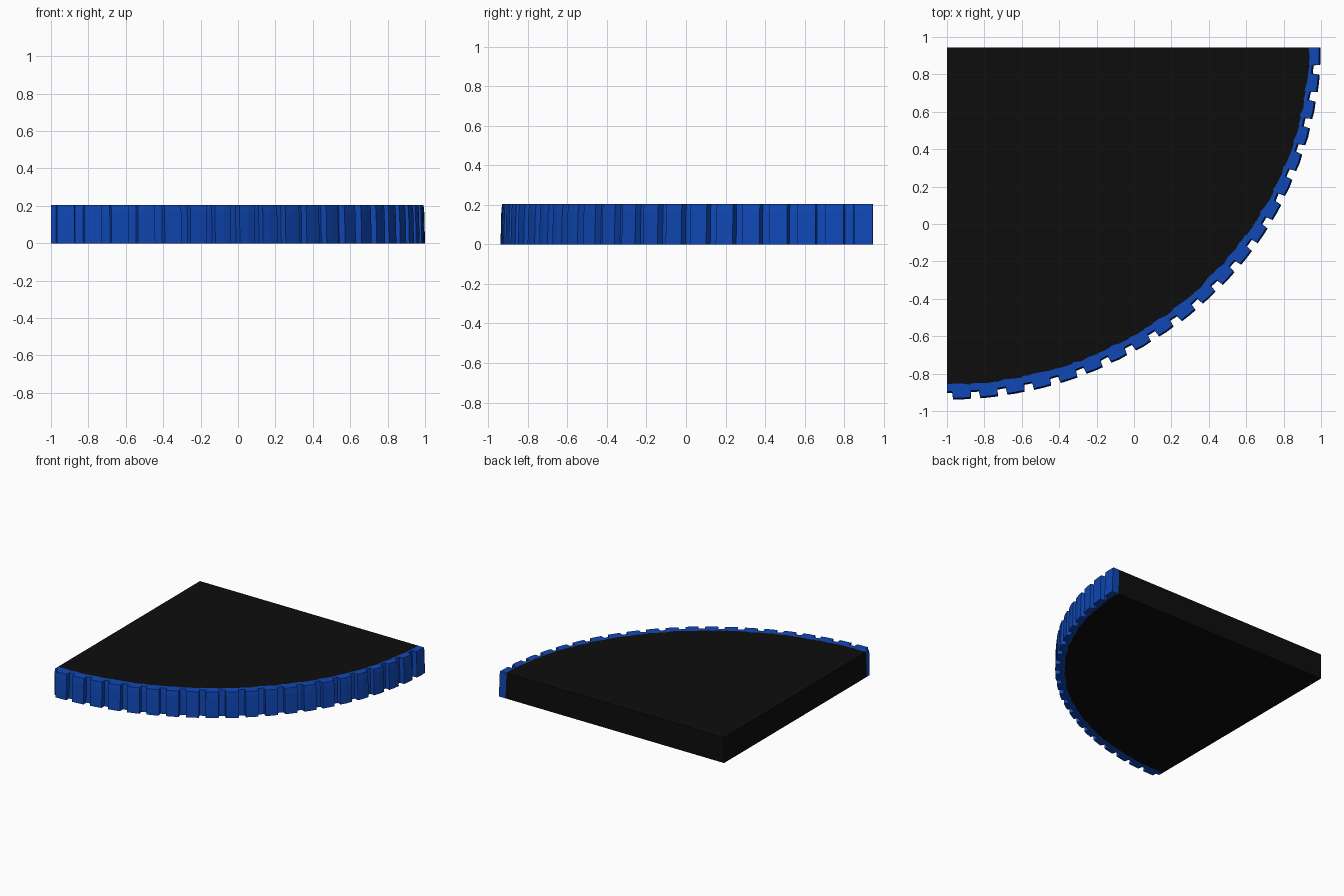
import bpy, bmesh, math, random

if "Cube" in bpy.data.objects:
    bpy.data.objects.remove(bpy.data.objects["Cube"])
random.seed(4)

CX, CY = -1.0, 0.945          # square corner of the quarter slab
RX, RY, H = 2.0, 1.885, 0.205
TEETH, START, TOOTH = 21, 0.03, 0.098


def material(name, col):
    m = bpy.data.materials.new(name)
    m.diffuse_color = (*col, 1)
    m.use_nodes = True
    m.node_tree.nodes["Principled BSDF"].inputs["Base Color"].default_value = m.diffuse_color
    return m


black = material("black", (0.004, 0.004, 0.004))
blue = material("blue", (0.005, 0.065, 0.47))

# Arc-length table of the quarter ellipse, from the front end to the right end
N = 2000
arc = [0.0]
for i in range(N):
    t = (i + 0.5) / N * math.pi / 2
    arc.append(arc[-1] + math.hypot(RX * math.cos(t), RY * math.sin(t)) * math.pi / 2 / N)
LENGTH = arc[-1]


def rim(s, inset):
    """Point on the rim at arc length s, moved inward by inset."""
    s = min(max(s, 0), LENGTH)
    k = next(i for i, a in enumerate(arc) if a >= s - 1e-9)
    t = k / N * math.pi / 2
    nx, ny = math.sin(t) / RX, -math.cos(t) / RY
    n = math.hypot(nx, ny)
    return (CX + RX * math.sin(t) - inset * nx / n,
            CY - RY * math.cos(t) - inset * ny / n)


def finish(bm, name, mat):
    bmesh.ops.recalc_face_normals(bm, faces=bm.faces)
    me = bpy.data.meshes.new(name)
    bm.to_mesh(me)
    bm.free()
    me.materials.append(mat)
    ob = bpy.data.objects.new(name, me)
    bpy.context.collection.objects.link(ob)
    return ob


# Samples along the rim: (arc length, depth below the tooth tips)
GAP = 0.036
samples = [(0, GAP)]
pitch = (LENGTH - START - TOOTH) / (TEETH - 1)
for i in range(TEETH):
    a = START + i * pitch
    d = random.uniform(0, 0.006)
    samples += [(a - 0.002, GAP + d), (a + 0.002, d),
                (a + TOOTH / 2, d * 0.5), (a + TOOTH - 0.002, d)]
    if i < TEETH - 1:
        samples.append((a + TOOTH + 0.002, GAP + d))
samples.append((LENGTH, 0))
samples = [p for i, p in enumerate(samples) if i == 0 or p[0] > samples[i - 1][0]]

# Inner boundary, slightly uneven on the top
inner = [0.082 - 0.02 * (s / LENGTH) ** 3 + random.uniform(-0.006, 0.006) for s, _ in samples]

# Toothed edge band, flared a little towards the bottom
bm = bmesh.new()
rows = []
for (s, d), w in zip(samples, inner):
    pts = [(*rim(s, w), H), (*rim(s, d + 0.008), H), (*rim(s, d + 0.004), H * 0.8),
           (*rim(s, d), 0), (*rim(s, w - 0.008), 0)]
    rows.append([bm.verts.new(p) for p in pts])
for a, b in zip(rows, rows[1:]):
    for j in range(5):
        k = (j + 1) % 5
        bm.faces.new((a[j], b[j], b[k], a[k]))
bm.faces.new(rows[0])
bm.faces.new(rows[-1])
finish(bm, "toothed_edge", blue)

# Quarter slab filling everything inside the band
bm = bmesh.new()
loops = []
for z, off in ((0, 0.008), (H, 0)):
    pts = [(CX, CY)] + [rim(s, w - off) for (s, _), w in zip(samples, inner)]
    loops.append([bm.verts.new((x, y, z)) for x, y in pts])
lo, hi = loops
bm.faces.new(lo)
bm.faces.new(hi)
for i in range(len(lo)):
    j = (i + 1) % len(lo)
    bm.faces.new((lo[i], lo[j], hi[j], hi[i]))
finish(bm, "quarter_slab", black)
